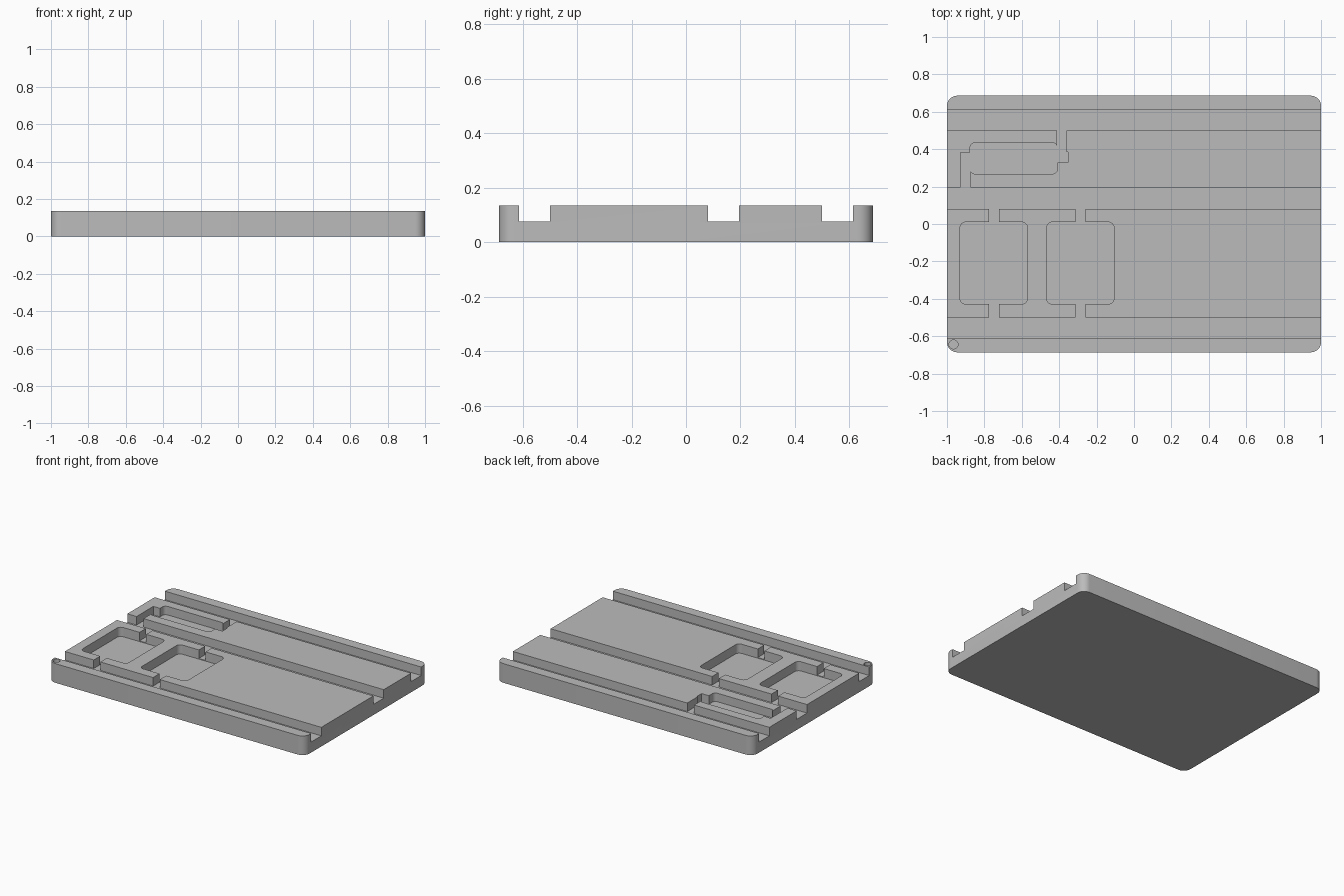
import bpy, bmesh, math

cube = bpy.data.objects.get("Cube")
if cube:
    bpy.data.objects.remove(cube, do_unlink=True)

HEIGHT = 0.135
FLOOR = 0.075          # floor of channels and slots
POCKET_FLOOR = 0.07    # floor of the two large pockets
ABOVE = 0.2            # cutters end above the plate

grey = bpy.data.materials.new("plain grey")
grey.use_nodes = True
grey.diffuse_color = (0.5, 0.5, 0.5, 1)
grey.node_tree.nodes["Principled BSDF"].inputs["Base Color"].default_value = (0.5, 0.5, 0.5, 1)


def prism(name, outline, z0, z1):
    """Extrude a closed outline from z0 to z1."""
    bm = bmesh.new()
    face = bm.faces.new([bm.verts.new((x, y, z0)) for x, y in outline])
    top = bmesh.ops.extrude_face_region(bm, geom=[face])["geom"]
    for v in top:
        if isinstance(v, bmesh.types.BMVert):
            v.co.z = z1
    bmesh.ops.recalc_face_normals(bm, faces=bm.faces)
    mesh = bpy.data.meshes.new(name)
    bm.to_mesh(mesh)
    bm.free()
    mesh.materials.append(grey)
    obj = bpy.data.objects.new(name, mesh)
    bpy.context.collection.objects.link(obj)
    return obj


def rectangle(x0, x1, y0, y1, radius=0, steps=8):
    """Outline of a rectangle, with rounded corners if radius is set."""
    if not radius:
        return [(x0, y0), (x1, y0), (x1, y1), (x0, y1)]
    centres = [(x1 - radius, y1 - radius), (x0 + radius, y1 - radius),
               (x0 + radius, y0 + radius), (x1 - radius, y0 + radius)]
    points = []
    for quarter, (cx, cy) in enumerate(centres):
        for i in range(steps + 1):
            a = math.pi / 2 * (quarter + i / steps)
            points.append((cx + radius * math.cos(a), cy + radius * math.sin(a)))
    return points


cutters = []


def cut(name, outline, floor=FLOOR):
    cutter = prism(name, outline, floor, ABOVE)
    cutter.hide_render = True
    cutters.append(cutter)


# Rounded base plate
plate = prism("base_plate", rectangle(-1, 1, -0.686, 0.686, 0.055), 0, HEIGHT)

# Three long channels
for y0, y1 in [(-0.613, -0.5), (0.08, 0.195), (0.5, 0.613)]:
    cut("channel_cutter", rectangle(-1.1, 1.1, y0, y1))

# Two large pockets, each with a slot to the channels in front and behind
for x in (-0.75, -0.287):
    cut("pocket_cutter", rectangle(x - 0.18, x + 0.18, -0.428, 0.01, 0.03), POCKET_FLOOR)
    for y0, y1 in [(-0.51, -0.42), (0.0, 0.09)]:
        cut("slot_cutter", rectangle(x - 0.025, x + 0.027, y0, y1))

# Long narrow pocket with a slot at each end
cut("long_pocket_cutter", rectangle(-0.876, -0.41, 0.268, 0.434, 0.025))
cut("left_slot_cutter", rectangle(-0.928, -0.874, 0.19, 0.382))
cut("right_slot_cutter", [(-0.413, 0.33), (-0.353, 0.33), (-0.353, 0.384),
                          (-0.36, 0.384), (-0.36, 0.51), (-0.413, 0.51)])

# Small round corner hole
cut("hole_cutter", rectangle(-0.989, -0.941, -0.668, -0.62, 0.0239))

# Carve everything and bake the result
for cutter in cutters:
    mod = plate.modifiers.new(cutter.name, "BOOLEAN")
    mod.operation = "DIFFERENCE"
    mod.solver = "EXACT"
    mod.object = cutter
bpy.context.view_layer.update()
graph = bpy.context.evaluated_depsgraph_get()
carved = bpy.data.meshes.new_from_object(plate.evaluated_get(graph))
plate.modifiers.clear()
plate.data = carved
for cutter in cutters:
    bpy.data.objects.remove(cutter, do_unlink=True)

# Smooth the rounded corners only
bpy.ops.object.select_all(action="DESELECT")
plate.select_set(True)
bpy.context.view_layer.objects.active = plate
bpy.ops.object.shade_smooth_by_angle(angle=math.radians(30))
